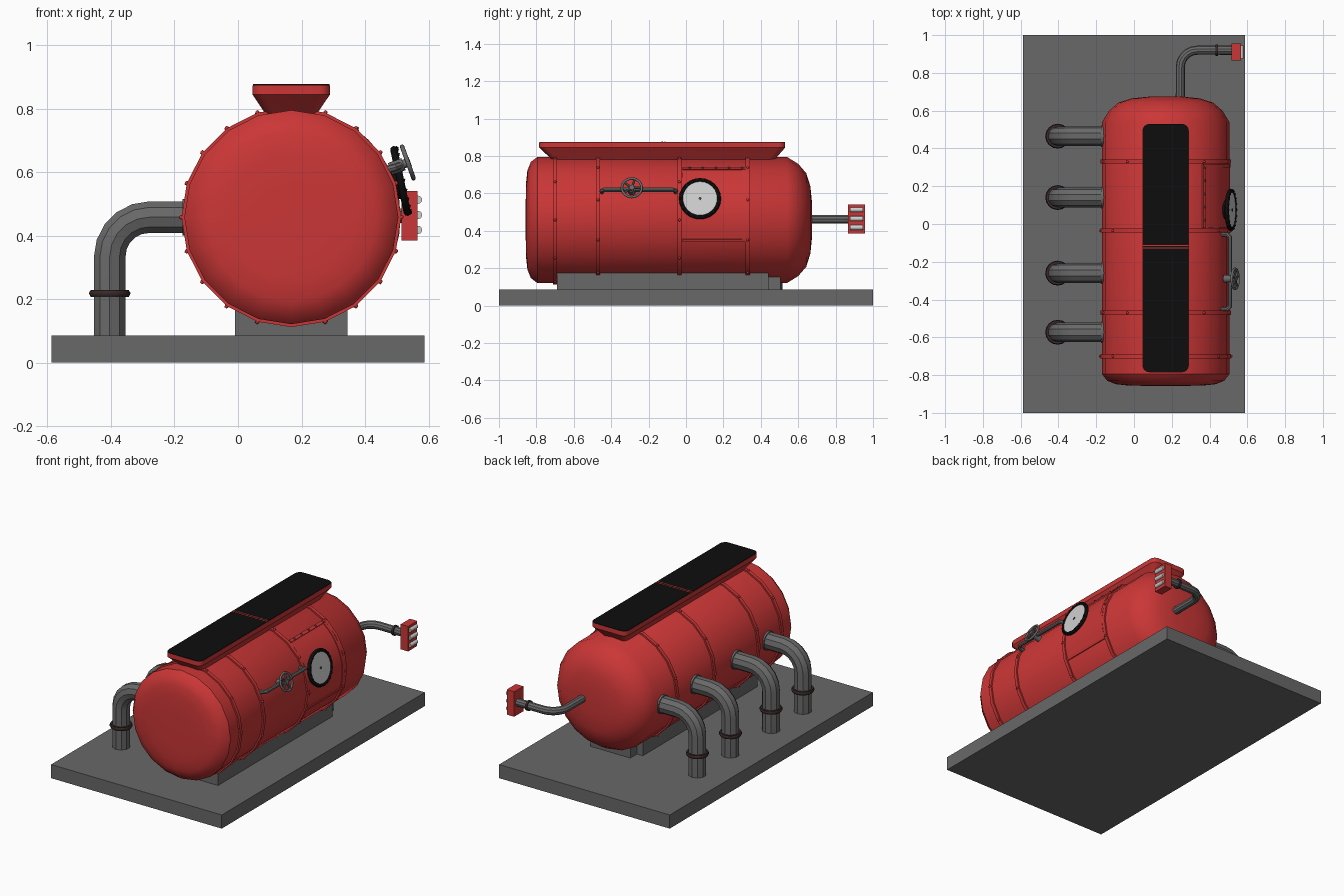
import bpy, bmesh, math
from mathutils import Vector, Matrix

if "Cube" in bpy.data.objects:
    bpy.data.objects.remove(bpy.data.objects["Cube"])

CX, CZ, R = 0.168, 0.458, 0.337      # tank axis and radius


def mat(name, c):
    m = bpy.data.materials.new(name)
    m.diffuse_color = (*c, 1)
    m.use_nodes = True
    m.node_tree.nodes["Principled BSDF"].inputs["Base Color"].default_value = m.diffuse_color
    return m


RED = mat("red paint", (0.60, 0.037, 0.037))
GREY = mat("grey metal", (0.14, 0.14, 0.14))
BLACK = mat("black", (0.004, 0.004, 0.004))
BROWN = mat("dark brown", (0.04, 0.022, 0.022))
WHITE = mat("white", (0.62, 0.62, 0.62))
DARK = mat("dark grey metal", (0.07, 0.065, 0.065))


def finish(name, bm, material, angle=35):
    bmesh.ops.recalc_face_normals(bm, faces=bm.faces)
    me = bpy.data.meshes.new(name)
    bm.to_mesh(me)
    bm.free()
    me.materials.append(material)
    me.shade_smooth()
    me.set_sharp_from_angle(angle=math.radians(angle))
    ob = bpy.data.objects.new(name, me)
    bpy.context.collection.objects.link(ob)
    return ob


def loft(name, rings, material, closed=False, angle=35):
    """Skin a list of point rings; cap the ends unless closed into a loop."""
    bm = bmesh.new()
    vs = [[bm.verts.new(p) for p in r] for r in rings]
    n = len(vs[0])
    for a, b in zip(vs, vs[1:] + (vs[:1] if closed else [])):
        for i in range(n):
            bm.faces.new((a[i], a[(i + 1) % n], b[(i + 1) % n], b[i]))
    if not closed:
        bm.faces.new(vs[0])
        bm.faces.new(vs[-1])
    return finish(name, bm, material, angle)


def polar(r, deg, y):
    a = math.radians(deg)
    return Vector((CX + r * math.cos(a), y, CZ + r * math.sin(a)))


def lathe(name, profile, material, closed=False):
    """Revolve (y, radius) pairs about the tank axis, 20 sides."""
    return loft(name, [[polar(r, 18 * k, y) for k in range(20)] for y, r in profile], material, closed)


def box(name, lo, hi, material):
    bm = bmesh.new()
    lo, hi = Vector(lo), Vector(hi)
    bmesh.ops.create_cube(bm, size=1, matrix=Matrix.Translation((lo + hi) / 2) @ Matrix.Diagonal((*(hi - lo), 1)))
    return finish(name, bm, material)


def rod(name, a, b, r, material, sides=16):
    a, b = Vector(a), Vector(b)
    d = b - a
    rot = d.to_track_quat('Z', 'Y').to_matrix().to_4x4()
    bm = bmesh.new()
    bmesh.ops.create_cone(bm, cap_ends=True, segments=sides, radius1=r, radius2=r, depth=d.length,
                          matrix=Matrix.Translation((a + b) / 2) @ rot)
    return finish(name, bm, material)


def balls(name, points, r, material):
    bm = bmesh.new()
    for p in points:
        bmesh.ops.create_icosphere(bm, subdivisions=1, radius=r, matrix=Matrix.Translation(p))
    return finish(name, bm, material, 60)


def pipe(name, pts, r, material, res=3):
    cu = bpy.data.curves.new(name, 'CURVE')
    cu.dimensions = '3D'
    cu.bevel_depth, cu.bevel_resolution, cu.use_fill_caps = r, res, True
    s = cu.splines.new('POLY')
    s.points.add(len(pts) - 1)
    for p, q in zip(s.points, pts):
        p.co = (*q, 1)
    tmp = bpy.data.objects.new(name + "_path", cu)
    bpy.context.collection.objects.link(tmp)
    me = bpy.data.meshes.new_from_object(tmp.evaluated_get(bpy.context.evaluated_depsgraph_get()))
    bpy.data.objects.remove(tmp)
    bm = bmesh.new()
    bm.from_mesh(me)
    bmesh.ops.remove_doubles(bm, verts=bm.verts, dist=1e-5)
    return finish(name, bm, material)


def bend(c, u, v, r, n=5):
    """Quarter arc about c, from direction u to direction v."""
    c, u, v = Vector(c), Vector(u), Vector(v)
    return [c + r * (u * math.cos(t) + v * math.sin(t)) for t in (math.pi / 2 * i / n for i in range(n + 1))]


def torus(name, c, normal, r, minor, material, seg=24, sides=8):
    q = Vector(normal).to_track_quat('Z', 'Y')
    rings = []
    for i in range(seg):
        a = math.tau * i / seg
        rings.append([Vector(c) + q @ Vector(((r + minor * math.cos(b)) * math.cos(a),
                      (r + minor * math.cos(b)) * math.sin(a), minor * math.sin(b)))
                      for b in (math.tau * j / sides for j in range(sides))])
    return loft(name, rings, material, True, 60)


def round_rect(cx, cy, hx, hy, rad, z):
    pts = []
    for k, (sx, sy) in enumerate(((1, 1), (-1, 1), (-1, -1), (1, -1))):
        for i in range(5):
            a = math.pi / 2 * (k + i / 4)
            pts.append((cx + sx * (hx - rad) + rad * math.cos(a), cy + sy * (hy - rad) + rad * math.sin(a), z))
    return pts


# base and support blocks
box("base_slab", (-0.588, -1, 0), (0.588, 1, 0.085), GREY)
box("support_block", (-0.01, -0.69, 0.08), (0.345, 0.44, 0.182), GREY)
box("support_step", (0.03, 0.43, 0.08), (0.305, 0.505, 0.182), GREY)

# tank body, bands and bolts
lathe("tank", [(-0.857, 0.10), (-0.855, 0.20), (-0.848, 0.265), (-0.83, 0.31), (-0.795, R),
               (0.54, R), (0.60, 0.30), (0.643, 0.25), (0.665, 0.18), (0.674, 0.09)], RED)
for i, y in enumerate((-0.70, -0.47, -0.035, 0.33)):
    w, t = 0.011, R + 0.009
    lathe(f"tank_band_{i}", [(y - w, R - 0.01), (y - w, t), (y + w, t), (y + w, R - 0.01)], RED, True)
    balls(f"band_bolts_{i}", [polar(t, 36 * k + 18 * (i % 2), y) for k in range(10)], 0.008, RED)


# side hatch: curved frame strips between two bands
def arc_strip(name, a0, a1, y0, y1, lift):
    n = max(1, round((a1 - a0) / 9))
    rings = []
    for k in range(n + 1):
        a = a0 + (a1 - a0) * k / n
        rings.append([polar(r, a, y) for r, y in ((R - 0.012, y0), (R + lift, y0), (R + lift, y1), (R - 0.012, y1))])
    return loft(name, rings, RED)


arc_strip("hatch_panel", -18, 54, -0.02, 0.318, 0.003)
arc_strip("hatch_top_strip", 52, 55, -0.02, 0.318, 0.010)
arc_strip("hatch_bottom_strip", -20, -17.5, -0.02, 0.318, 0.008)
arc_strip("hatch_side_strip", -18, 54, 0.300, 0.318, 0.007)
balls("hatch_bolts", [polar(R + 0.010, 53.5, 0.02 + 0.07 * k) for k in range(5)], 0.007, DARK)

# hopper on top, with black covers
hx, hy = 0.1675, -0.1275
loft("hopper", [round_rect(hx, -0.12, 0.072, 0.585, 0.03, 0.77), round_rect(hx, hy, 0.1225, 0.6575, 0.035, 0.845),
                round_rect(hx, hy, 0.1225, 0.6575, 0.035, 0.873)], RED, angle=25)
cover = loft("hopper_cover", [round_rect(hx, hy, 0.121, 0.656, 0.035, z) for z in (0.872, 0.876)], BLACK)
for i, y in enumerate((-0.127, -0.113)):
    box(f"cover_seam_{i}", (hx - 0.12, y - 0.003, 0.873), (hx + 0.12, y + 0.003, 0.877), RED)

# four outlet pipes
for i, y in enumerate((0.465, 0.14, -0.26, -0.573)):
    x = -0.404
    path = [(-0.10, y, CZ)] + bend((x + 0.125, y, CZ - 0.125), (0, 0, 1), (-1, 0, 0), 0.125) + [(x, y, 0.08)]
    pipe(f"outlet_pipe_{i}", path, 0.052, GREY)
    rod(f"outlet_collar_{i}", (-0.15, y, CZ), (-0.174, y, CZ), 0.057, GREY)
    rod(f"outlet_flange_{i}", (x, y, 0.207), (x, y, 0.229), 0.061, BROWN)
    torus(f"flange_ring_{i}", (x, y, 0.218), (0, 0, 1), 0.057, 0.009, BROWN, 16, 6)

# rear pipe with signal box
pipe("rear_pipe", [(0.245, 0.60, 0.462)] + bend((0.335, 0.83, 0.462), (-1, 0, 0), (0, 1, 0), 0.09)
     + [(0.53, 0.92, 0.462)], 0.024, GREY)
rod("rear_pipe_collar", (0.432, 0.92, 0.462), (0.446, 0.92, 0.462), 0.031, BROWN)
box("signal_box", (0.515, 0.866, 0.385), (0.566, 0.956, 0.541), RED)
for i, z in enumerate((0.418, 0.465, 0.513)):
    rod(f"signal_lamp_{i}", (0.567, 0.876, z), (0.567, 0.946, z), 0.013, WHITE, 12)

# round gauge
n = Vector((math.cos(math.radians(12)), 0, math.sin(math.radians(12))))
g = Vector((0.512, 0.075, 0.572))
rod("gauge_stem", g - n * 0.06, g, 0.055, BLACK)
rod("gauge_back", g - n * 0.009, g + n * 0.004, 0.106, BLACK, 24)
torus("gauge_rim", g, n, 0.101, 0.0115, BLACK)
rod("gauge_face", g + n * 0.003, g + n * 0.007, 0.092, WHITE, 24)
rod("gauge_pivot", g + n * 0.006, g + n * 0.010, 0.008, DARK, 8)
q = n.to_track_quat('Z', 'Y')
balls("gauge_bolts", [g + n * 0.008 + q @ Vector((0.103 * math.cos(a), 0.103 * math.sin(a), 0))
                      for a in (math.tau * k / 20 for k in range(20))], 0.008, BLACK)

# valve line and hand wheel
pipe("valve_pipe", [(0.44, -0.45, 0.60), (0.495, -0.45, 0.615), (0.508, -0.437, 0.62), (0.508, -0.07, 0.62),
                    (0.495, -0.055, 0.615), (0.44, -0.055, 0.60)], 0.012, GREY, 2)
n = Vector((math.cos(math.radians(20)), 0, math.sin(math.radians(20))))
c = Vector((0.535, -0.29, 0.63))
rod("valve_stem", c - n * 0.06, c - n * 0.015, 0.02, GREY)
rod("valve_hub", c - n * 0.02, c + n * 0.008, 0.014, GREY, 12)
torus("valve_wheel", c, n, 0.053, 0.007, GREY)
q = n.to_track_quat('Z', 'Y')
for k in range(5):
    a = math.tau * k / 5
    rod(f"wheel_spoke_{k}", c, c + q @ Vector((0.053 * math.cos(a), 0.053 * math.sin(a), 0)), 0.006, GREY, 8)
